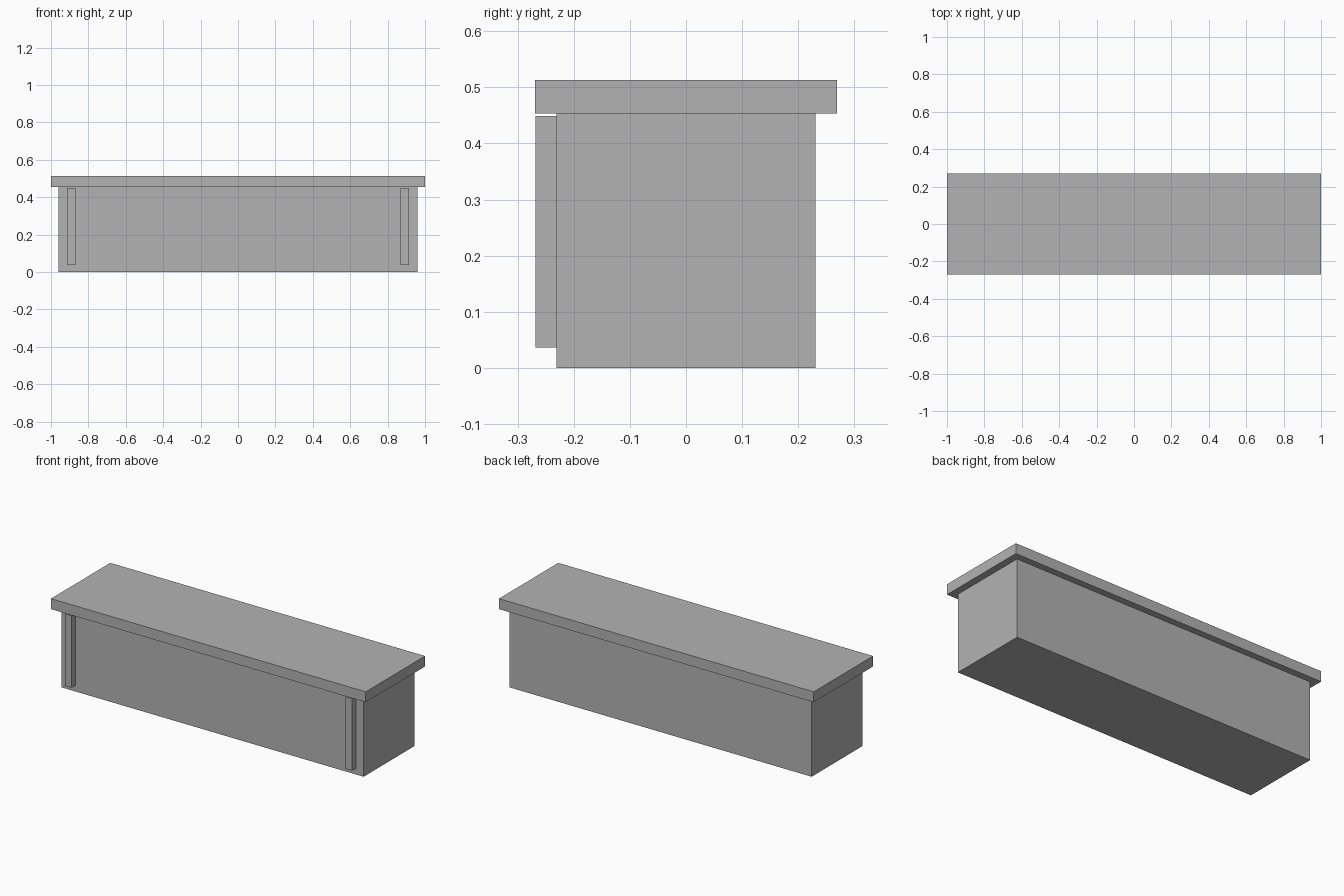
import bpy

if "Cube" in bpy.data.objects:
    bpy.data.objects.remove(bpy.data.objects["Cube"])

grey = bpy.data.materials.new("plain_grey")
grey.diffuse_color = (0.45, 0.45, 0.45, 1)
grey.use_nodes = True
grey.node_tree.nodes["Principled BSDF"].inputs["Base Color"].default_value = grey.diffuse_color


def box(name, x, y, z):
    """Box spanning the given (min, max) ranges."""
    spans = (x, y, z)
    bpy.ops.mesh.primitive_cube_add(size=1, location=[(a + b) / 2 for a, b in spans])
    ob = bpy.context.object
    ob.name = name
    ob.scale = [b - a for a, b in spans]
    bpy.ops.object.transform_apply(location=False, rotation=False, scale=True)
    ob.data.materials.append(grey)
    return ob


# Counter body and overhanging top slab
box("counter_body", (-0.96, 0.96), (-0.231, 0.231), (0, 0.453))
box("counter_top", (-1, 1), (-0.269, 0.269), (0.453, 0.513))

# Upright battens on the front, one near each end
for side, name in ((-1, "left_batten"), (1, "right_batten")):
    x = sorted((side * 0.87, side * 0.913))
    box(name, x, (-0.268, -0.231), (0.036, 0.449))
